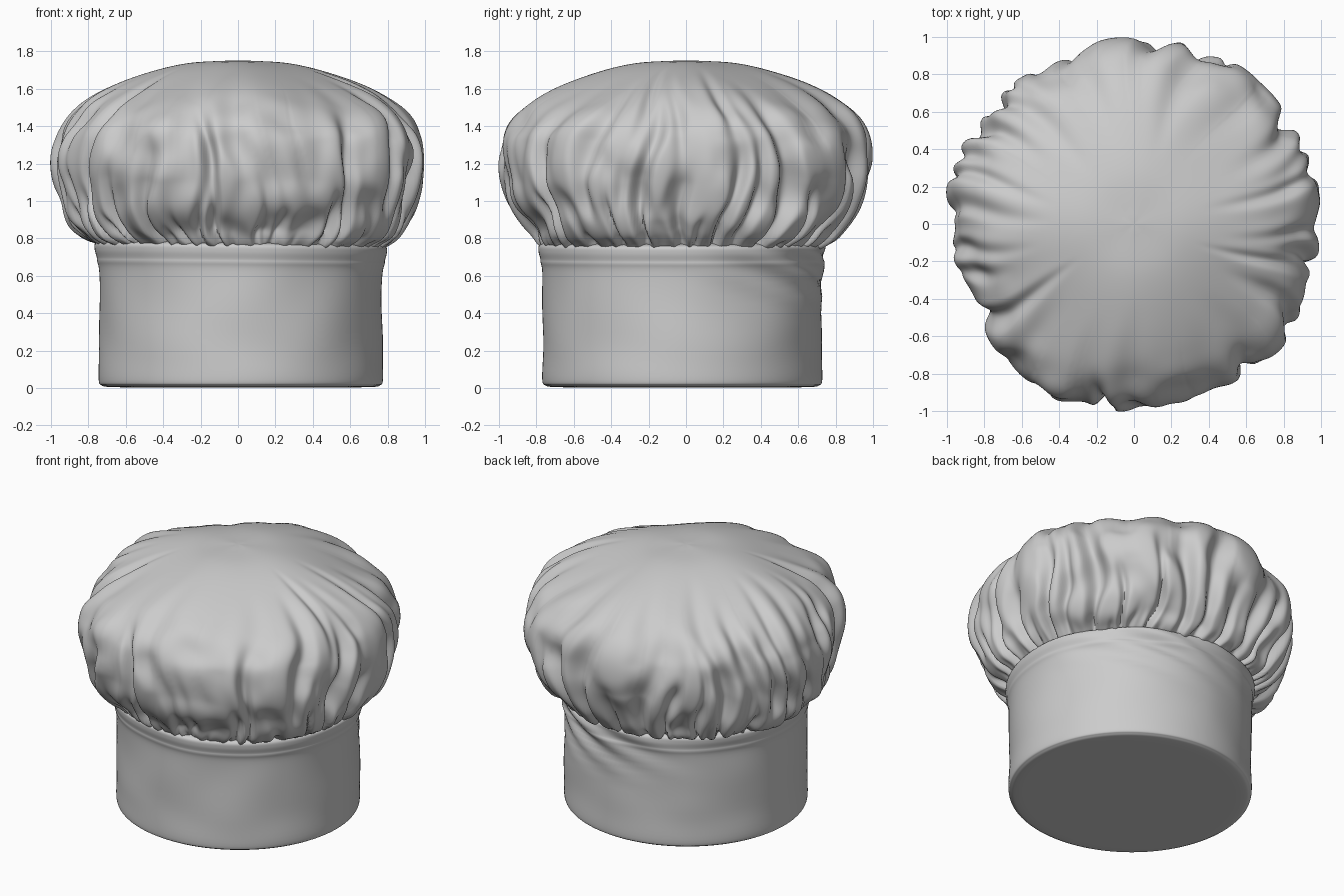
import bpy
import bmesh
import random
from math import sin, cos, pi, exp, tau, radians, tanh
from mathutils import Vector, noise

random.seed(11)
if "Cube" in bpy.data.objects:
    bpy.data.objects.remove(bpy.data.objects["Cube"], do_unlink=True)

cloth = bpy.data.materials.new("white_cloth")
cloth.use_nodes = True
colour = (0.6, 0.6, 0.6, 1)
cloth.diffuse_color = colour
bsdf = cloth.node_tree.nodes["Principled BSDF"]
bsdf.inputs["Base Color"].default_value = colour
bsdf.inputs["Roughness"].default_value = 0.8


def smooth_path(points, steps):
    """Catmull-Rom samples along (radius, height) points."""
    p = [Vector(q) for q in points]
    p = [2 * p[0] - p[1]] + p + [2 * p[-1] - p[-2]]
    out = []
    for a, b, c, d in zip(p, p[1:], p[2:], p[3:]):
        for i in range(steps):
            t = i / steps
            out.append(b + (c - a) * t / 2 + (a - 2.5 * b + 2 * c - d / 2) * t * t
                       + (1.5 * (b - c) + (d - a) / 2) * t ** 3)
    return out + [p[-2]]


def step(a, b, x):
    t = min(1, max(0, (x - a) / (b - a)))
    return t * t * (3 - 2 * t)


def wrap(a):
    return (a + pi) % tau - pi


def revolve(name, path, segments, place, cap_start=False, cap_end=False):
    """Skin rings of points; place(angle, index) gives each position."""
    bm = bmesh.new()
    rings = [[bm.verts.new(place(tau * j / segments, i)) for j in range(segments)]
             for i in range(len(path))]
    for lo, hi in zip(rings, rings[1:]):
        for j in range(segments):
            k = (j + 1) % segments
            bm.faces.new((lo[j], lo[k], hi[k], hi[j]))
    for ring, wanted in ((rings[0][::-1], cap_start), (rings[-1], cap_end)):
        if wanted:
            centre = bm.verts.new(sum((v.co for v in ring), Vector()) / segments)
            for a, b in zip(ring, ring[1:] + ring[:1]):
                bm.faces.new((a, b, centre))
    mesh = bpy.data.meshes.new(name)
    bm.to_mesh(mesh)
    bm.free()
    mesh.materials.append(cloth)
    obj = bpy.data.objects.new(name, mesh)
    bpy.context.collection.objects.link(obj)
    bpy.ops.object.select_all(action="DESELECT")
    obj.select_set(True)
    bpy.context.view_layer.objects.active = obj
    bpy.ops.object.shade_smooth_by_angle(angle=pi / 2.5)
    return obj


# Band: closed cylinder with a rounded foot and a faint seam near the top
band_path = smooth_path([(0.45, 0.004), (0.62, 0.004), (0.71, 0.006), (0.745, 0.015),
                         (0.76, 0.045), (0.757, 0.2), (0.757, 0.45), (0.759, 0.62),
                         (0.768, 0.67), (0.769, 0.69), (0.778, 0.73), (0.772, 0.765),
                         (0.72, 0.785)], 5)


def place_band(a, i):
    r, z = band_path[i]
    # soft dents, plus slanted wrinkles at the back left
    up = step(0.05, 0.3, z)
    r += 0.012 * up * noise.noise(Vector((cos(a) * 2, sin(a) * 2, z * 3)))
    back = exp(-(wrap(a - 1.2) / 0.6) ** 2) * step(0.35, 0.62, z)
    r += 0.013 * back * sin(z * 40 + a * 9)
    z -= 0.01 * step(0.5, 0.75, z) * cos(a)
    return Vector((0.015 + r * cos(a), -0.02 + r * 0.985 * sin(a), z))


revolve("band", band_path, 160, place_band, cap_start=True)

# Puffed crown: gathered at the neck, billowing out, sloping up to a flat top
crown_path = smooth_path([(0.73, 0.75), (0.775, 0.775), (0.845, 0.83), (0.92, 0.95),
                          (0.968, 1.10), (0.98, 1.24), (0.95, 1.38), (0.86, 1.50),
                          (0.72, 1.595), (0.52, 1.675), (0.28, 1.735), (0.03, 1.752)], 9)
last = len(crown_path) - 1

# Broad lobes of the outline: (degrees, width in degrees, amount)
lobes = [(0, 6, -0.03), (13, 8, 0.02), (55, 18, 0.015), (117, 12, -0.035), (165, 12, 0.02),
         (181, 6, -0.05), (204, 11, -0.065), (243, 14, 0.045), (322, 12, 0.03),
         (341, 6, -0.025)]

# Folds: (angle, width, depth, start, end, drift) with start and end along the path
folds = []
for n in range(30):
    folds.append((tau * (n + random.uniform(-0.35, 0.35)) / 30, random.uniform(0.022, 0.045),
                  random.uniform(0.04, 0.085), -0.1, random.uniform(0.42, 0.72),
                  random.uniform(-0.25, 0.25)))
for n in range(46):
    folds.append((tau * (n + random.uniform(-0.4, 0.4)) / 46, 0.022,
                  random.uniform(0.025, 0.05), -0.1, random.uniform(0.15, 0.4),
                  random.uniform(-0.3, 0.3)))
# Long folds running over the left and right shoulders
for side in (0, pi):
    for n in range(7):
        folds.append((side + (n - 3) * 0.18 + random.uniform(-0.06, 0.06),
                      random.uniform(0.025, 0.045), random.uniform(0.035, 0.075),
                      0.2, random.uniform(0.72, 0.92), random.uniform(-0.12, 0.12)))
# Shallow radiating folds at the front and back shoulders
for side in (pi / 2, -pi / 2):
    for n in range(7):
        folds.append((side + (n - 3) * 0.26 + random.uniform(-0.07, 0.07), 0.06,
                      random.uniform(0.02, 0.04), 0.3, random.uniform(0.75, 0.9),
                      random.uniform(-0.1, 0.1)))


def place_crown(a, i):
    r, z = crown_path[i]
    t = i / last
    tangent = crown_path[min(i + 1, last)] - crown_path[max(i - 1, 0)]
    out = Vector((tangent.y, -tangent.x)).normalized()
    sway = a + 0.05 * sin(9 * t + 3 * a) * step(0.05, 0.3, t)
    push = 0
    for angle, width, depth, start, end, drift in folds:
        if t >= end:
            continue
        d = wrap(sway - angle - drift * (t - 0.1))
        if abs(d) > 0.35:
            continue
        fade = step(start, start + 0.15, t) * (1 - step(end - 0.3, end, t))
        u = d / (width * (1 + 0.7 * step(0.1, 0.5, t)))
        # a pinched valley with a slight rolled lip on either side
        push += depth * fade * (0.55 * exp(-u * u / 5) - 1.3 * exp(-u * u))
    # crumpled dents around the lower billow
    low = step(0.05, 0.2, t) * (1 - step(0.45, 0.75, t))
    push += 0.06 * low * noise.noise(Vector((r * cos(a), r * sin(a), z)) * 4.5)
    push *= 0.35 + 0.65 * step(0, 0.2, t)
    limit = 0.025 if push > 0 else 0.1
    push = limit * tanh(push / limit) * min(1, r / 0.3)
    r += out.x * push
    z += out.y * push
    # lobed outline, fuller underside at left and right, lower diagonal shoulders
    middle = step(0.1, 0.35, t) * (1 - step(0.55, 0.85, t))
    r += middle * sum(amount * exp(-(wrap(a - radians(deg)) / radians(wide)) ** 2)
                      for deg, wide, amount in lobes)
    r += 0.025 * cos(2 * a) * exp(-((t - 0.2) / 0.08) ** 2)
    z -= 0.045 * sin(2 * a) ** 2 * exp(-((t - 0.72) / 0.14) ** 2)
    k = 1 - step(0, 0.3, t)
    z -= 0.01 * k * cos(a)
    return Vector((0.015 * k + r * cos(a), -0.02 * k + r * sin(a), z))


revolve("crown", crown_path, 520, place_crown, cap_end=True)
